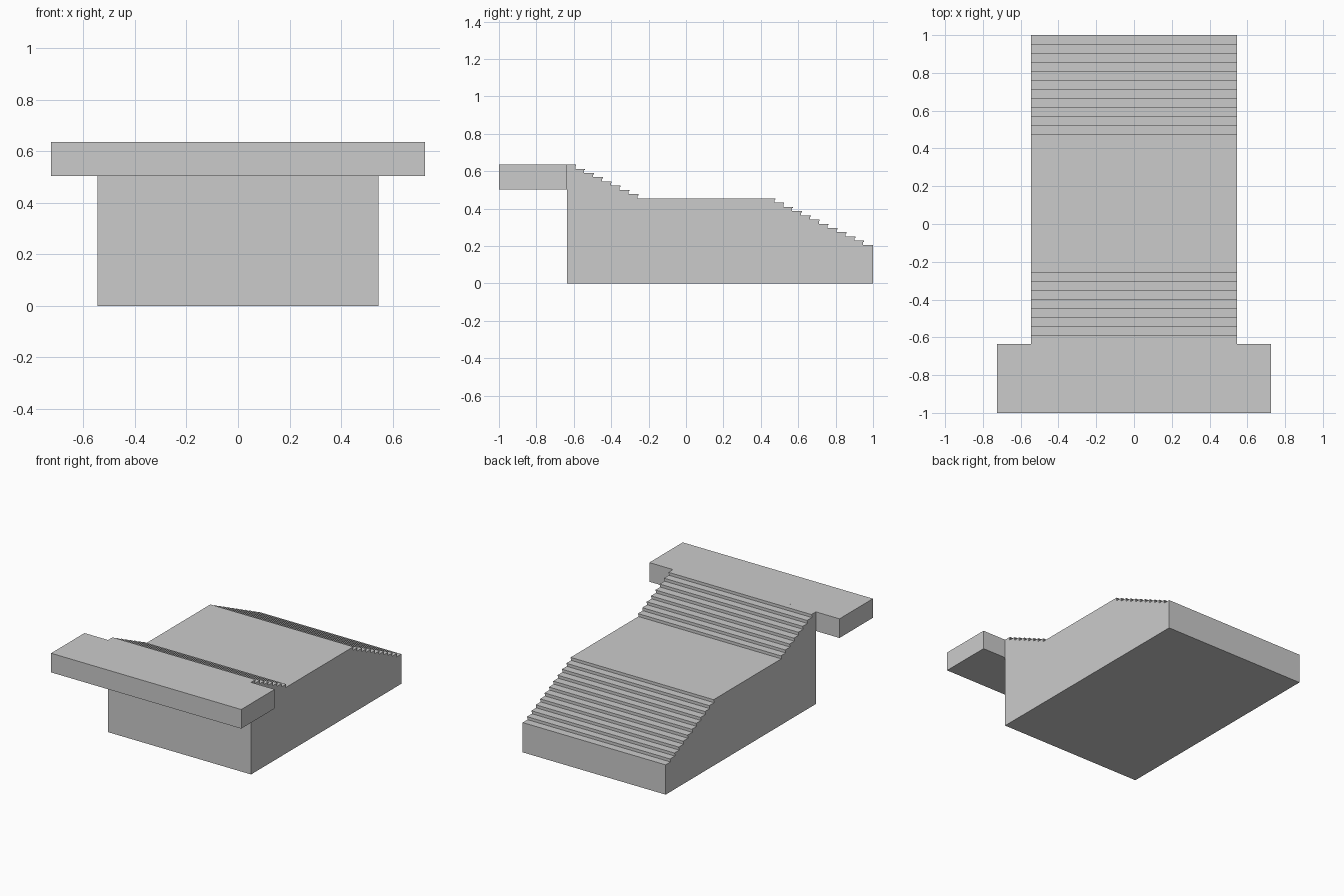
import bpy
import bmesh

if "Cube" in bpy.data.objects:
    bpy.data.objects.remove(bpy.data.objects["Cube"])

HALF_W = 0.545            # half width of the stair body
PITCH = 0.0475            # step depth
THICK, NOSE = 0.007, 0.005  # tread board thickness and overhang
FRONT, BACK = -0.636, 1.0
LANDING_Z = 0.455


def extrude_profile(name, pts, half_w):
    """Extrude a closed (y, z) profile symmetrically along x."""
    bm = bmesh.new()
    face = bm.faces.new([bm.verts.new((-half_w, y, z)) for y, z in pts])
    ext = bmesh.ops.extrude_face_region(bm, geom=[face])
    verts = [v for v in ext["geom"] if isinstance(v, bmesh.types.BMVert)]
    bmesh.ops.translate(bm, verts=verts, vec=(2 * half_w, 0, 0))
    bmesh.ops.recalc_face_normals(bm, faces=bm.faces)
    me = bpy.data.meshes.new(name)
    bm.to_mesh(me)
    bm.free()
    ob = bpy.data.objects.new(name, me)
    bpy.context.collection.objects.link(ob)
    return ob


def box(name, y0, y1, z0, z1, half_w):
    return extrude_profile(name, [(y0, z0), (y1, z0), (y1, z1), (y0, z1)], half_w)


def flight(name, count, first_nose, top_z, rise, start):
    """Make the tread boards and return the body outline beneath them."""
    outline, back = [], start
    for i in range(count):
        nose = first_nose + PITCH * i
        z = top_z - rise * i
        riser = nose if nose > BACK - 0.001 else nose - NOSE
        box(f"{name}_tread_{i + 1}", back, nose, z - THICK, z, HALF_W)
        outline += [(back, z - THICK), (riser, z - THICK)]
        back = riser
    return outline


# Stair treads
upper = flight("upper", 8, -0.587, 0.635, 0.0225, FRONT)
lower = flight("lower", 12, 0.4775, LANDING_Z, 0.0227, 0.425)

# Solid stair body with the flat landing between both flights
landing = [(upper[-1][0], LANDING_Z), (lower[0][0], LANDING_Z)]
extrude_profile("stair_body",
                [(FRONT, 0)] + upper + landing + lower + [(BACK, 0)], HALF_W)

# Wide overhanging top platform
box("top_platform", -1.0, FRONT, 0.503, 0.635, 0.725)
